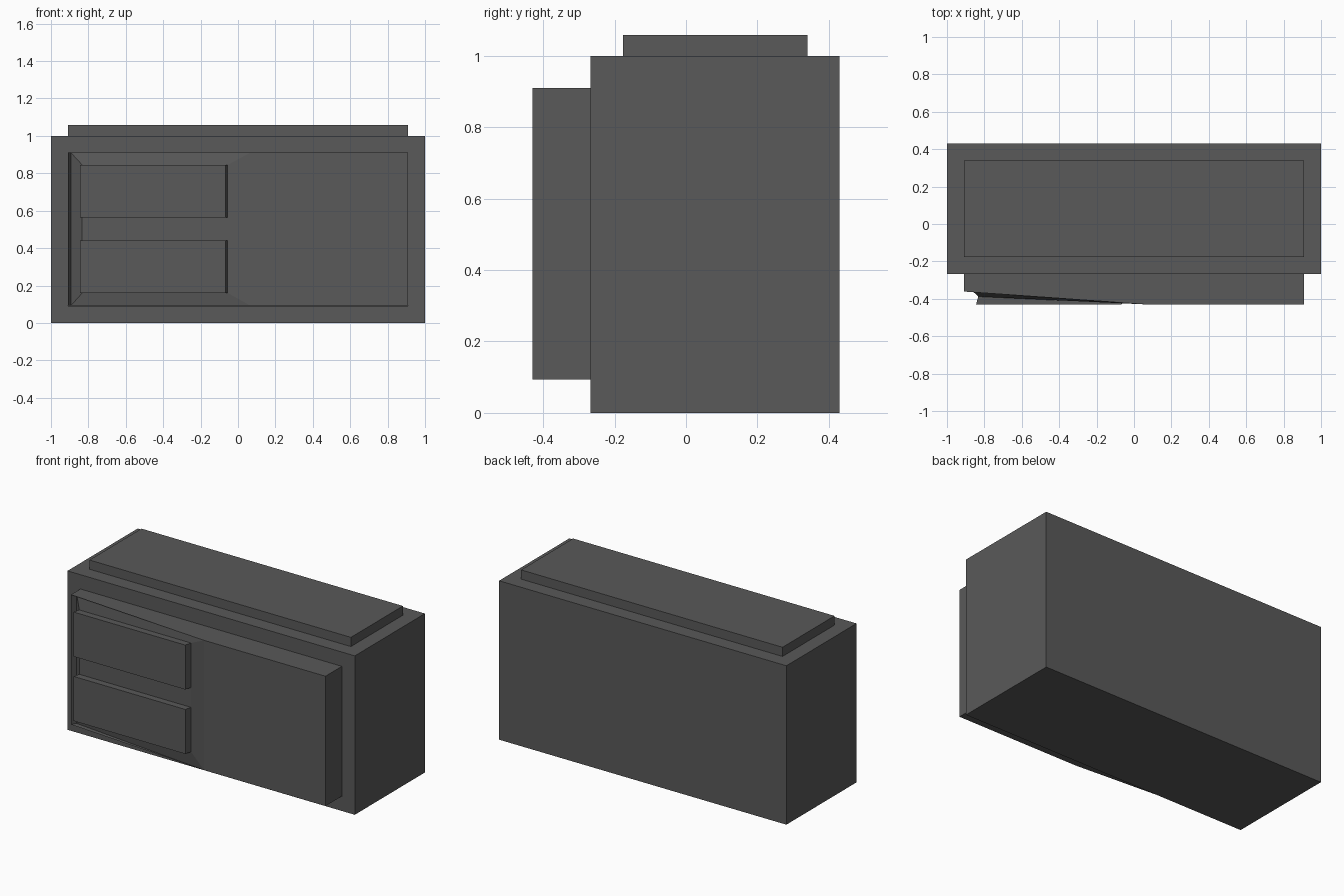
import bpy, bmesh

if "Cube" in bpy.data.objects:
    bpy.data.objects.remove(bpy.data.objects["Cube"])

grey = bpy.data.materials.new("dark_grey")
grey.diffuse_color = (0.1, 0.1, 0.1, 1)
grey.use_nodes = True
grey.node_tree.nodes["Principled BSDF"].inputs["Base Color"].default_value = grey.diffuse_color


def finish(bm, name):
    me = bpy.data.meshes.new(name)
    bm.to_mesh(me)
    bm.free()
    me.materials.append(grey)
    ob = bpy.data.objects.new(name, me)
    bpy.context.collection.objects.link(ob)
    return ob


def faces_mesh(name, faces):
    """Mesh from faces given as corner points, corners welded, normals kept."""
    bm = bmesh.new()
    for pts in faces:
        bm.faces.new([bm.verts.new(p) for p in pts])
    bmesh.ops.remove_doubles(bm, verts=bm.verts, dist=1e-5)
    return finish(bm, name)


def wall(a, b, z0, z1):
    """Upright quad between two plan points, outward side right of a->b."""
    return [(*a, z0), (*b, z0), (*b, z1), (*a, z1)]


# Main cabinet: cube with framed openings under the lid and the front panel
X, Y0, Y1, M = 1.0, -0.267, 0.43, 0.09
bm = bmesh.new()
bmesh.ops.create_cube(bm, size=1)
for v in bm.verts:
    v.co = (v.co.x * 2 * X, Y1 if v.co.y > 0 else Y0, v.co.z + 0.5)
bm.normal_update()
framed = [f for f in bm.faces if f.normal.z > 0.9 or f.normal.y < -0.9]
bmesh.ops.inset_individual(bm, faces=framed, thickness=M, use_even_offset=True)
bmesh.ops.delete(bm, geom=framed, context='FACES')
finish(bm, "cabinet")

# Raised lid plate
LX, LY0, LY1, LZ = X - M, Y0 + M, Y1 - M, 1.058
ring = [(-LX, LY0), (LX, LY0), (LX, LY1), (-LX, LY1)]
lid = [wall(ring[i], ring[(i + 1) % 4], 1.0, LZ) for i in range(4)]
lid.append([(x, y, LZ) for x, y in ring])
faces_mesh("lid", lid)

# Front panel with a wedge-shaped left half and a sloping frame
P, B, T, F = 0.91, 0.093, 0.91, -0.43
edge, mid, groove = (-P, -0.361), (0.065, F), (-0.893, -0.33)
il, ir, floor_y, iz0, iz1 = -0.833, -0.055, -0.388, 0.16, 0.845
plan = [(-P, Y0), edge, mid, (P, F), (P, Y0)]
inl, inr = (il, floor_y), (ir, floor_y)
panel = [
    wall(plan[0], edge, B, T),
    wall(mid, plan[3], B, T),
    wall(plan[3], plan[4], B, T),
    [(*p, T) for p in plan],
    [(*p, B) for p in reversed(plan)],
    wall(edge, groove, B, T),                                        # left lip
    [(*groove, B), (*inl, iz0), (*inl, iz1), (*groove, T)],          # left slope
    [(*inr, iz0), (*mid, B), (*mid, T), (*inr, iz1)],                # right slope
    [(*inl, iz1), (*inr, iz1), (*mid, T), (*groove, T)],             # top slope
    [(*groove, B), (*mid, B), (*inr, iz0), (*inl, iz0)],             # bottom slope
    wall(inl, inr, 0.44, 0.565),                                     # recess floor
]
faces_mesh("front_panel", panel)

# Two drawer blocks, leaning slightly left as they come forward
for name, z0, z1 in (("lower_drawer", iz0, 0.44), ("upper_drawer", 0.565, iz1)):
    fl, fr = (il - 0.011, F), (ir - 0.011, F)
    faces_mesh(name, [
        wall(inl, fl, z0, z1),
        wall(fl, fr, z0, z1),
        wall(fr, inr, z0, z1),
        [(*p, z1) for p in (inl, fl, fr, inr)],
        [(*p, z0) for p in (inr, fr, fl, inl)],
    ])
